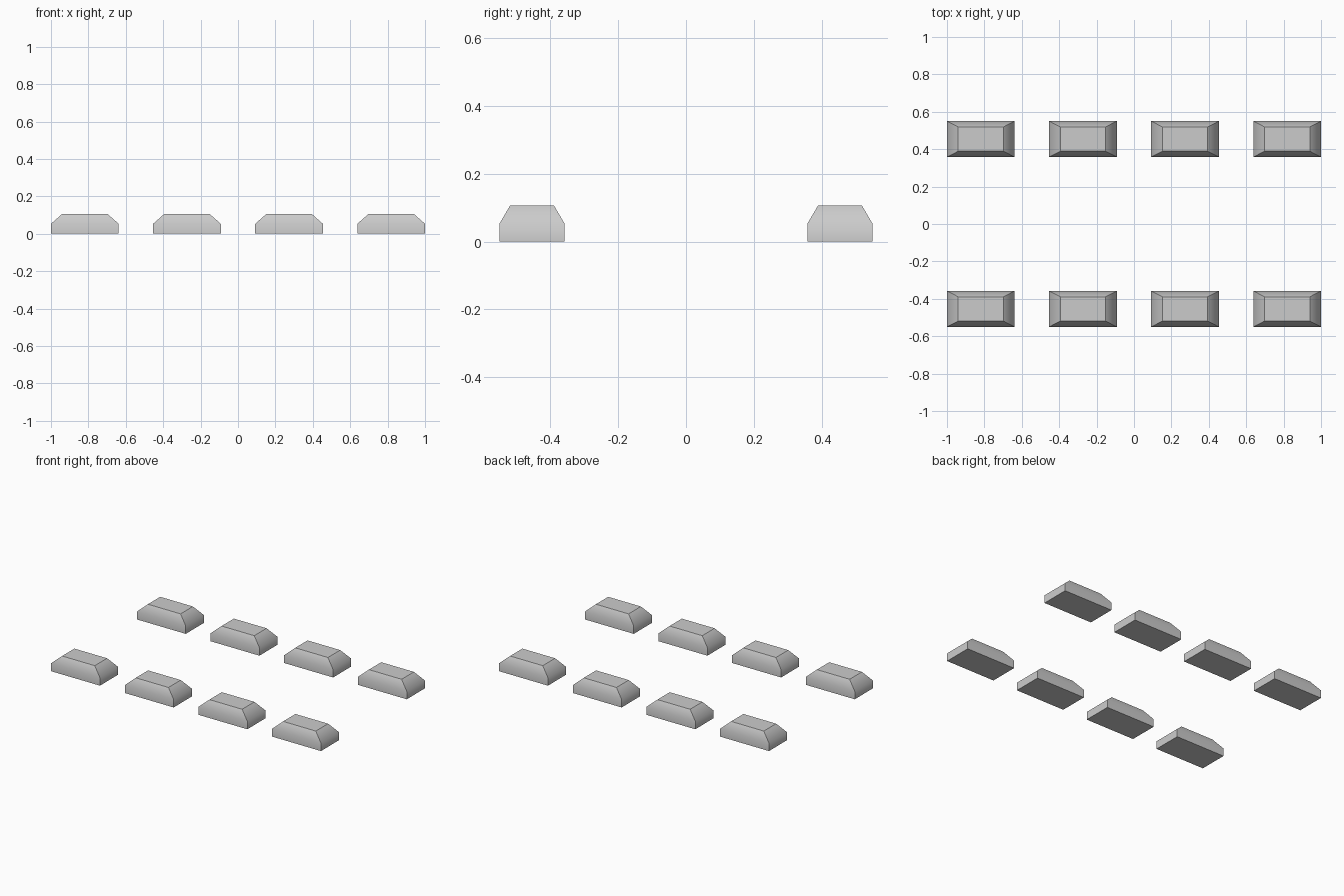
import bpy, bmesh

if "Cube" in bpy.data.objects:
    bpy.data.objects.remove(bpy.data.objects["Cube"])

W, D, H, MID = 0.362, 0.192, 0.106, 0.053   # block size and shoulder height
INX, INY = 0.06, 0.031                      # taper of the top


def make_block(name):
    """Block with straight lower walls and tapered upper half."""
    bm = bmesh.new()
    rings = []
    for z, ix, iy in ((0, 0, 0), (MID, 0, 0), (H, INX, INY)):
        x, y = W / 2 - ix, D / 2 - iy
        rings.append([bm.verts.new((sx * x, sy * y, z))
                      for sx, sy in ((-1, -1), (1, -1), (1, 1), (-1, 1))])
    for lo, hi in zip(rings, rings[1:]):
        for i in range(4):
            j = (i + 1) % 4
            bm.faces.new((lo[i], lo[j], hi[j], hi[i]))
    bm.faces.new(rings[0][::-1])
    bm.faces.new(rings[-1])
    # smooth across the shoulder only, every other edge is sharp
    for f in bm.faces:
        f.smooth = True
    shoulder = set(rings[1])
    for e in bm.edges:
        e.smooth = all(v in shoulder for v in e.verts)
    me = bpy.data.meshes.new(name)
    bm.to_mesh(me)
    bm.free()
    return me


# two rows of four blocks
block = make_block("block")
for row, y in (("front", -0.454), ("back", 0.454)):
    for i in range(4):
        ob = bpy.data.objects.new(f"{row}_block_{i + 1}", block)
        ob.location = ((i - 1.5) * (2 - W) / 3, y, 0)
        bpy.context.collection.objects.link(ob)
